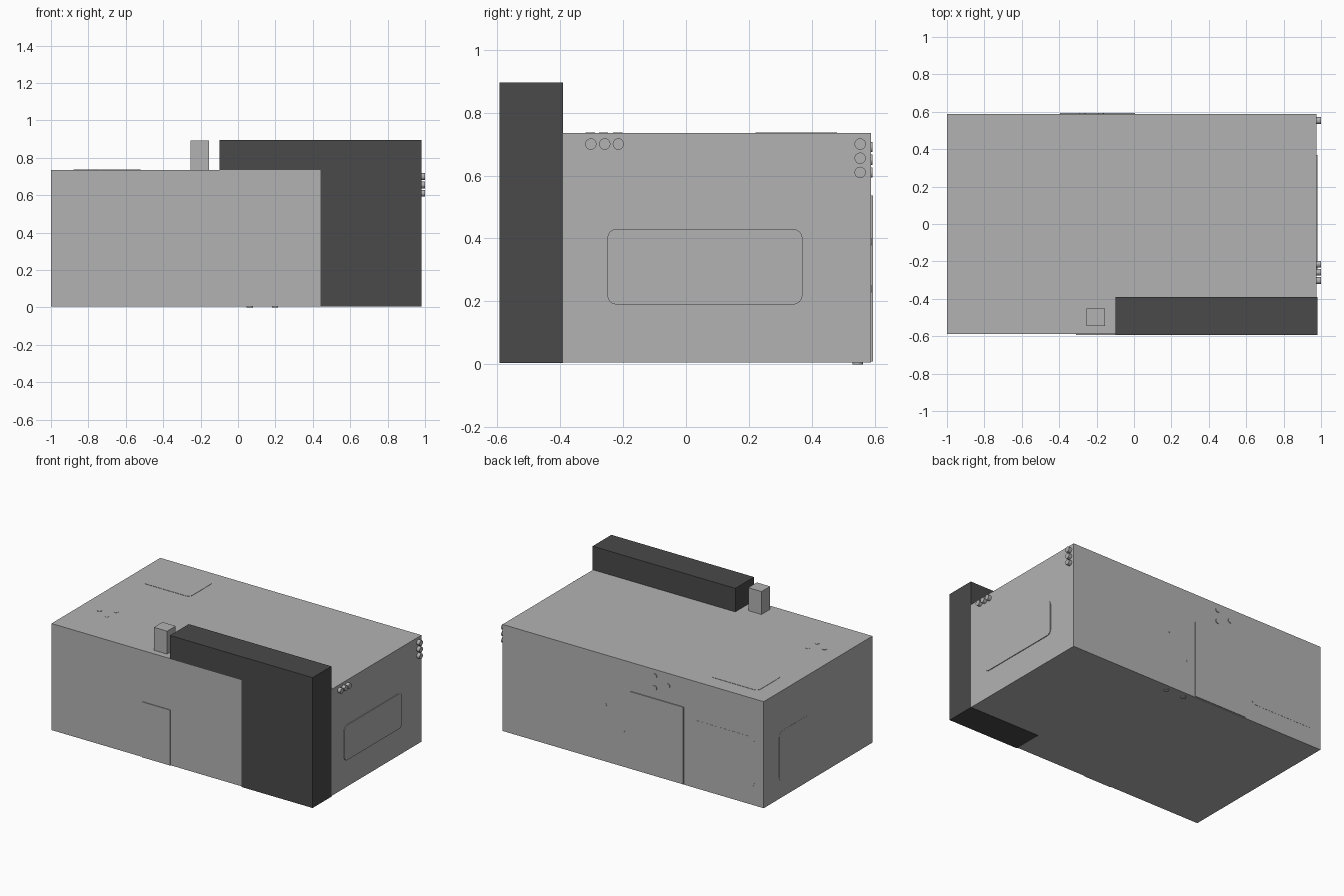
import bpy, bmesh, math
from mathutils import Vector

if "Cube" in bpy.data.objects:
    bpy.data.objects.remove(bpy.data.objects["Cube"])


def material(name, v):
    m = bpy.data.materials.new(name)
    m.diffuse_color = (v, v, v, 1)
    m.use_nodes = True
    m.node_tree.nodes["Principled BSDF"].inputs["Base Color"].default_value = m.diffuse_color
    return m


GREY = material("light_grey", 0.45)
DARK = material("dark_grey", 0.067)

X0, X1 = -1.0, 0.977      # main block extents
Y0, Y1 = -0.588, 0.588
Z0, Z1 = 0.006, 0.735


def prism(name, points, offset, mat):
    """Extrude a flat outline of 3D points along an offset vector."""
    bm = bmesh.new()
    face = bm.faces.new([bm.verts.new(p) for p in points])
    res = bmesh.ops.extrude_face_region(bm, geom=[face])
    moved = [g for g in res["geom"] if isinstance(g, bmesh.types.BMVert)]
    bmesh.ops.translate(bm, verts=moved, vec=Vector(offset))
    bmesh.ops.recalc_face_normals(bm, faces=bm.faces)
    me = bpy.data.meshes.new(name)
    bm.to_mesh(me)
    bm.free()
    me.materials.append(mat)
    ob = bpy.data.objects.new(name, me)
    bpy.context.collection.objects.link(ob)
    return ob


def box(name, x, y, z, mat):
    outline = [(x[0], y[0], z[0]), (x[1], y[0], z[0]), (x[1], y[1], z[0]), (x[0], y[1], z[0])]
    return prism(name, outline, (0, 0, z[1] - z[0]), mat)


# Each wall maps a 2D point to 3D, with its outward direction
WALLS = {
    "top": (lambda u, v: (u, v, Z1), Vector((0, 0, 1))),
    "bottom": (lambda u, v: (u, v, Z0), Vector((0, 0, -1))),
    "back": (lambda u, v: (u, Y1, v), Vector((0, 1, 0))),
    "right": (lambda u, v: (X1, u, v), Vector((1, 0, 0))),
    "left": (lambda u, v: (X0, u, v), Vector((-1, 0, 0))),
}


def disc(name, wall, u, v, r, depth):
    place, out = WALLS[wall]
    pts = [place(u + r * math.cos(math.tau * i / 16), v + r * math.sin(math.tau * i / 16))
           for i in range(16)]
    return prism(name, pts, out * depth, GREY)


def rounded_panel(name, wall, u0, u1, v0, v1, depth, r=0.03):
    place, out = WALLS[wall]
    pts = []
    for k, (cu, cv) in enumerate([(u1 - r, v1 - r), (u0 + r, v1 - r), (u0 + r, v0 + r), (u1 - r, v0 + r)]):
        for i in range(5):
            a = math.pi / 2 * (k + i / 4)
            pts.append(place(cu + r * math.cos(a), cv + r * math.sin(a)))
    return prism(name, pts, out * depth, GREY)


# Main block and chimney
# The block is notched where the dark wing stands
xn, yn = 0.44, -0.39
prism("main_block", [(X0, Y0, Z0), (xn, Y0, Z0), (xn, yn, Z0), (X1, yn, Z0), (X1, Y1, Z0), (X0, Y1, Z0)],
      (0, 0, Z1 - Z0), GREY)
box("chimney", (-0.255, -0.155), (-0.545, -0.452), (Z1, 0.892), GREY)

# Dark stepped wing: tall column with a beam over the roof
wing = [(xn, 0.004), (0.98, 0.004), (0.98, 0.896), (-0.1, 0.896), (-0.1, Z1), (xn, Z1)]
prism("dark_wing", [(x, -0.593, z) for x, z in wing], (0, 0.593 + yn, 0), DARK)

# Doors
box("front_door", (-0.31, -0.1), (-0.593, Y0), (Z0, 0.385), GREY)
box("back_door", (-0.395, 0.005), (Y1, 0.594), (0.01, 0.537), GREY)

# Rounded panels
rounded_panel("right_panel", "right", -0.25, 0.37, 0.19, 0.43, 0.005)
rounded_panel("roof_panel", "top", -0.88, -0.52, 0.22, 0.48, 0.002)
rounded_panel("back_panel", "back", -0.93, -0.45, 0.13, 0.47, 0.001)
rounded_panel("left_panel", "left", 0.08, 0.42, 0.12, 0.46, 0.001)

# Small round studs, grouped by wall
STUDS = [
    ("right", 0.02, 0.023, [(0.553, 0.7), (0.553, 0.655), (0.553, 0.61),
                            (-0.215, 0.7), (-0.258, 0.7), (-0.302, 0.7)]),
    ("back", 0.016, 0.005, [(-0.176, 0.69), (-0.176, 0.61), (-0.275, 0.65)]),
    ("back", 0.012, 0.001, [(0.2, 0.39), (0.06, 0.24)]),
    ("top", 0.015, 0.002, [(-0.78, -0.304), (-0.77, -0.217), (-0.865, -0.262)]),
    ("bottom", 0.017, 0.006, [(0.062, 0.545), (0.198, 0.545)]),
]
for wall, radius, depth, spots in STUDS:
    for i, (u, v) in enumerate(spots):
        disc(f"{wall}_stud_{i + 1}", wall, u, v, min(radius, 0.018), depth)
